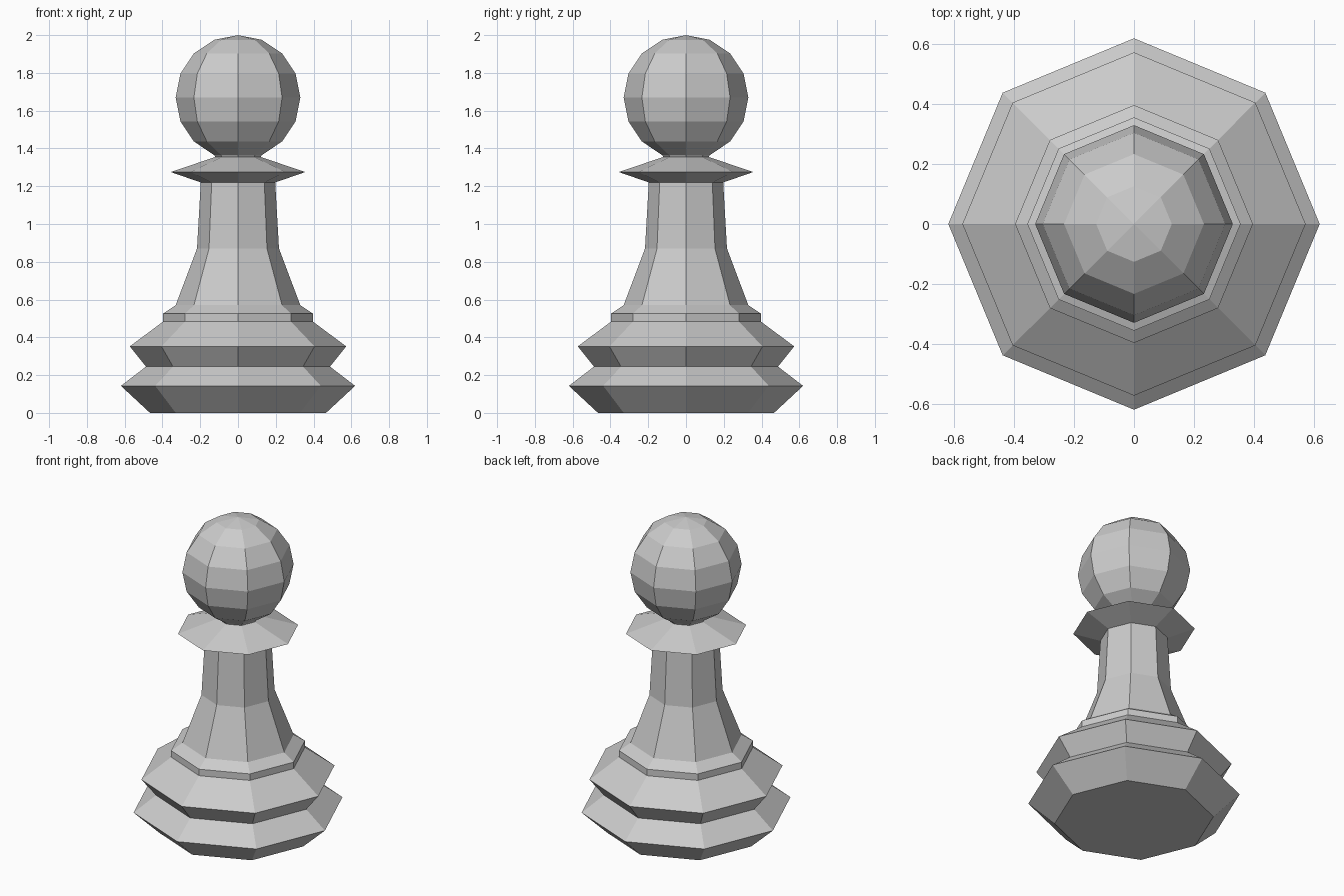
import bpy, bmesh
from math import sin, cos, pi

if "Cube" in bpy.data.objects:
    bpy.data.objects.remove(bpy.data.objects["Cube"])

SIDES = 8


def lathe(name, profile, top=None):
    """Turn a (radius, z) profile into a flat-faced solid with a closed bottom."""
    bm = bmesh.new()
    rings = [[bm.verts.new((r * cos(2 * pi * i / SIDES), r * sin(2 * pi * i / SIDES), z))
              for i in range(SIDES)] for r, z in profile]
    for low, high in zip(rings, rings[1:]):
        for i in range(SIDES):
            j = (i + 1) % SIDES
            bm.faces.new((low[i], low[j], high[j], high[i]))
    bm.faces.new(rings[0][::-1])
    tip = bm.verts.new((0, 0, top))
    for i in range(SIDES):
        bm.faces.new((rings[-1][i], rings[-1][(i + 1) % SIDES], tip))
    bmesh.ops.recalc_face_normals(bm, faces=bm.faces)
    mesh = bpy.data.meshes.new(name)
    bm.to_mesh(mesh)
    bm.free()
    obj = bpy.data.objects.new(name, mesh)
    bpy.context.collection.objects.link(obj)
    return obj


# Stepped foot
foot = [(0.466, 0.0), (0.62, 0.143), (0.487, 0.245), (0.573, 0.352),
        (0.397, 0.483), (0.397, 0.525)]
# Tapering stem
stem = [(0.33, 0.57), (0.217, 0.87), (0.197, 1.22)]
# Sharp collar and neck
collar = [(0.356, 1.275), (0.12, 1.355)]
# Round head, an eight-ring ball joined to the neck
R, CZ = 0.33, 1.67
head = [(R * cos(k * pi / 8), CZ + R * sin(k * pi / 8)) for k in range(-3, 4)]

lathe("chess_pawn", foot + stem + collar + head, top=CZ + R)
